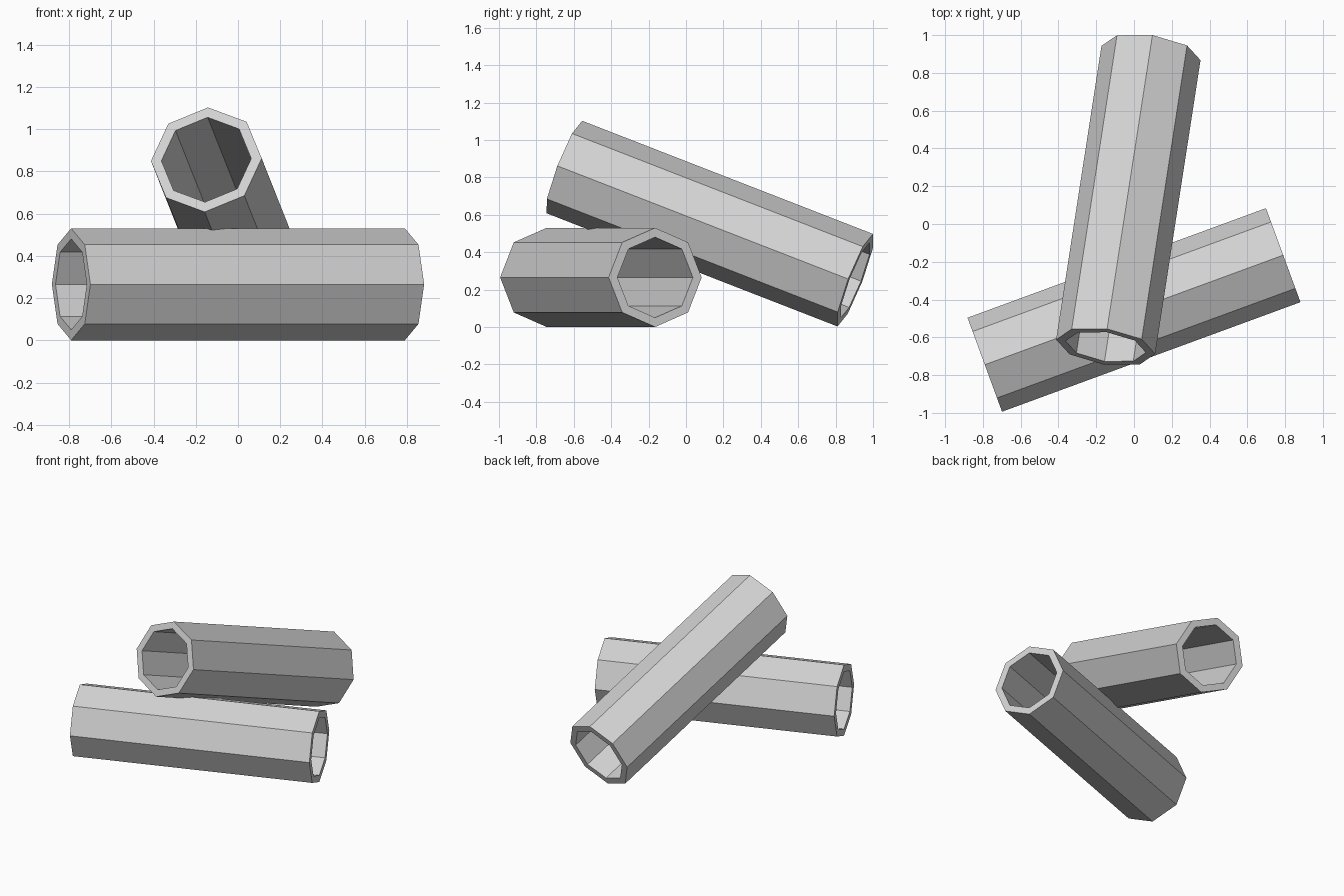
import bpy
import bmesh
import math
from mathutils import Matrix, Vector

default_cube = bpy.data.objects.get("Cube")
if default_cube:
    bpy.data.objects.remove(default_cube, do_unlink=True)

SIDES = 8
OUTER_RADIUS = 0.265
INNER_RADIUS = 0.215

# Plain grey for both pipes
grey = bpy.data.materials.new("light_grey")
grey.use_nodes = True
colour = (0.65, 0.65, 0.65, 1)
grey.diffuse_color = colour
grey.node_tree.nodes["Principled BSDF"].inputs["Base Color"].default_value = colour


def make_pipe(name, start, end, roll=0):
    """Hollow eight-sided pipe between two points, with one ridge on top."""
    start, end = Vector(start), Vector(end)
    axis = (end - start).normalized()
    side = axis.cross(Vector((0, 0, 1))).normalized()
    up = side.cross(axis)
    bm = bmesh.new()

    def ring(centre, radius):
        verts = []
        for i in range(SIDES):
            a = math.tau * i / SIDES + math.radians(roll)
            offset = side * math.cos(a) + up * math.sin(a)
            verts.append(bm.verts.new(centre + offset * radius))
        return verts

    # Four rings, closed in a loop: outside, end rim, bore, start rim
    rings = [ring(start, OUTER_RADIUS), ring(end, OUTER_RADIUS),
             ring(end, INNER_RADIUS), ring(start, INNER_RADIUS)]
    for r, current in enumerate(rings):
        following = rings[(r + 1) % len(rings)]
        for i in range(SIDES):
            j = (i + 1) % SIDES
            bm.faces.new((current[i], current[j], following[j], following[i]))
    bmesh.ops.recalc_face_normals(bm, faces=bm.faces)

    # Put the origin at the middle of the pipe
    middle = (start + end) / 2
    bm.transform(Matrix.Translation(-middle))
    mesh = bpy.data.meshes.new(name)
    bm.to_mesh(mesh)
    bm.free()
    mesh.materials.append(grey)
    pipe = bpy.data.objects.new(name, mesh)
    pipe.location = middle
    bpy.context.collection.objects.link(pipe)


# Pipe lying on the ground, and the one leaning across it
make_pipe("lying_pipe", (-0.79, -0.745, 0.265), (0.79, -0.165, 0.265))
make_pipe("leaning_pipe", (-0.15, -0.65, 0.855), (0.09, 0.905, 0.25), roll=1.5)
